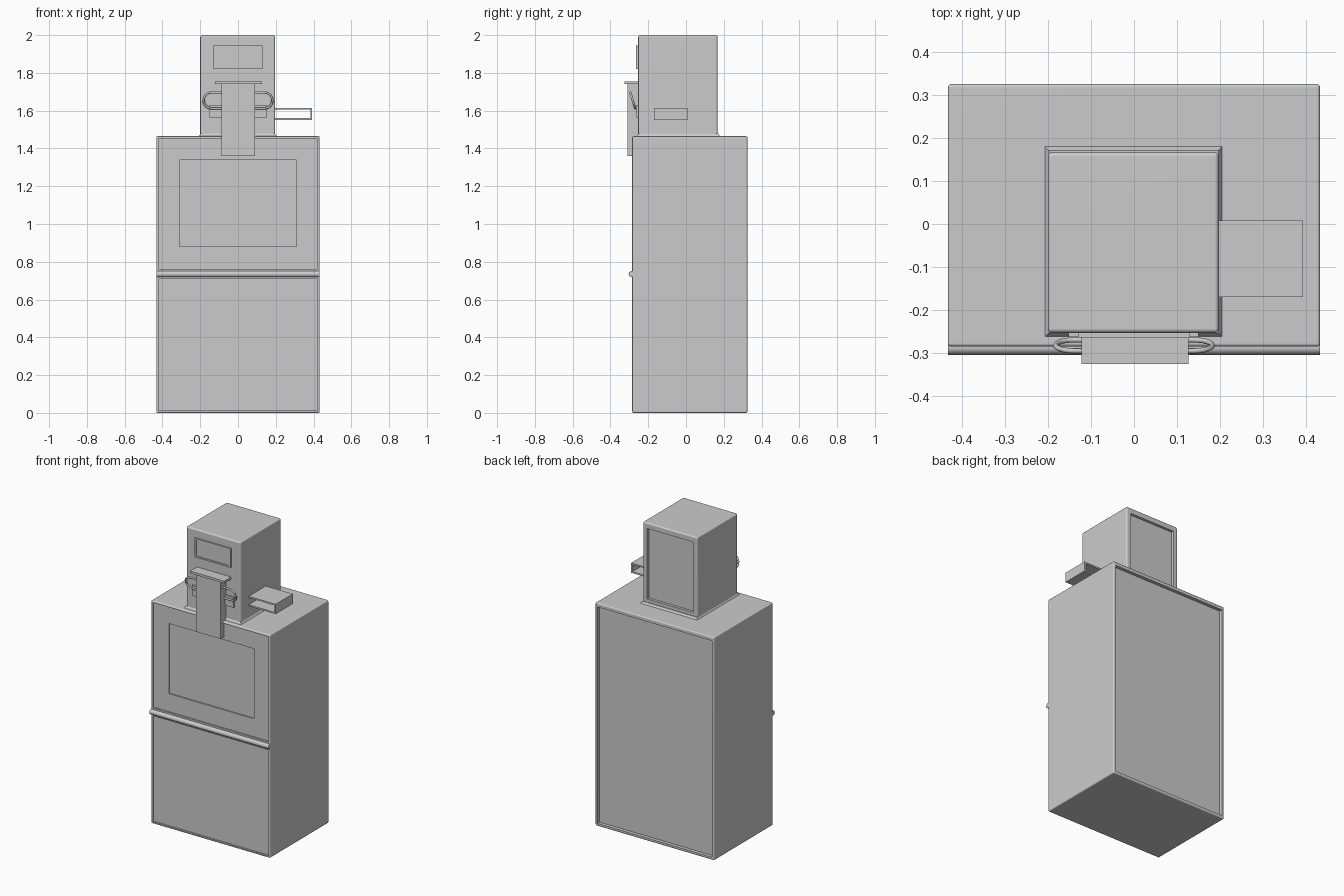
import bpy, bmesh, math
from mathutils import Vector

if "Cube" in bpy.data.objects:
    bpy.data.objects.remove(bpy.data.objects["Cube"])


def finish(obj):
    # Smooth the rounded edges while large faces stay flat
    obj.data.shade_smooth()
    obj.data.set_sharp_from_angle(angle=math.radians(40))
    mod = obj.modifiers.new("flat_faces", 'WEIGHTED_NORMAL')
    mod.keep_sharp = True


def add_mesh(name, bm):
    mesh = bpy.data.meshes.new(name)
    bm.to_mesh(mesh)
    bm.free()
    obj = bpy.data.objects.new(name, mesh)
    bpy.context.collection.objects.link(obj)
    return obj


def box(name, x, y, z, bevel=0.0, recesses=(), taper=0.0):
    # Box from (min, max) ranges, with optional round edges and sunk panels
    bm = bmesh.new()
    bmesh.ops.create_cube(bm, size=1)
    for v in bm.verts:
        t = taper if v.co.z > 0 else 0
        v.co = Vector([sum(r) / 2 + c * (r[1] - r[0] - 2 * (t if i < 2 else 0))
                       for i, (r, c) in enumerate(zip((x, y, z), v.co))])
    if bevel:
        bmesh.ops.bevel(bm, geom=bm.edges[:], offset=bevel, segments=3,
                        profile=0.5, affect='EDGES')
    obj = add_mesh(name, bm)
    for r in recesses:
        cutter = box("cutter", *r)
        cutter.hide_render = True
        mod = obj.modifiers.new("recess", 'BOOLEAN')
        mod.operation, mod.solver, mod.object = 'DIFFERENCE', 'EXACT', cutter
        dg = bpy.context.evaluated_depsgraph_get()
        obj.data = bpy.data.meshes.new_from_object(obj.evaluated_get(dg))
        obj.modifiers.clear()
        bpy.data.objects.remove(cutter)
    if name != "cutter":
        finish(obj)
    return obj


def tube(name, points, radius, cyclic):
    curve = bpy.data.curves.new(name, 'CURVE')
    curve.dimensions = '3D'
    curve.bevel_depth, curve.bevel_resolution = radius, 3
    curve.use_fill_caps = True
    s = curve.splines.new('POLY')
    s.points.add(len(points) - 1)
    for p, co in zip(s.points, points):
        p.co = (*co, 1)
    s.use_cyclic_u = cyclic
    tmp = bpy.data.objects.new(name, curve)
    bpy.context.collection.objects.link(tmp)
    dg = bpy.context.evaluated_depsgraph_get()
    mesh = bpy.data.meshes.new_from_object(tmp.evaluated_get(dg))
    bpy.data.objects.remove(tmp)
    obj = bpy.data.objects.new(name, mesh)
    bpy.context.collection.objects.link(obj)
    finish(obj)
    return obj


# Main cabinet: lower panel, door panel, display window, back panel
W = 0.4325
box("cabinet", (-W, W), (-0.285, 0.325), (0, 1.465), 0.008, [
    ((-0.42, 0.42), (-0.4, -0.275), (0.013, 0.708)),
    ((-0.42, 0.42), (-0.4, -0.275), (0.762, 1.453)),
    ((-0.31, 0.31), (-0.4, -0.267), (0.88, 1.34)),
    ((-0.415, 0.415), (0.303, 0.4), (0.018, 1.44)),
])

# Rounded rail across the front
tube("front_rail", [(-W, -0.287, 0.735), (W, -0.287, 0.735)], 0.017, False)

# Coin housing on top, with its sunk back panel and sloped collar
box("coin_housing", (-0.2, 0.197), (-0.253, 0.167), (1.455, 2.0), 0.01, [
    ((-0.168, 0.165), (0.15, 0.3), (1.5, 1.962)),
])
box("housing_collar", (-0.21, 0.208), (-0.265, 0.183), (1.46, 1.478), taper=0.012)

# Framed price plate and coin return plate on the housing front
box("price_plate", (-0.13, 0.13), (-0.264, -0.25), (1.82, 1.945), 0, [
    ((-0.12, 0.12), (-0.3, -0.259), (1.83, 1.935)),
])
box("coin_return_plate", (-0.152, 0.15), (-0.262, -0.25), (1.562, 1.63))

# Latch column with its overhanging cap
box("latch_column", (-0.087, 0.09), (-0.311, -0.25), (1.46, 1.742))
box("latch_column_lower", (-0.087, 0.09), (-0.311, -0.27), (1.36, 1.46))
box("latch_cap", (-0.122, 0.127), (-0.325, -0.25), (1.74, 1.755))

# Tilted stadium-shaped pull handle
R, L = 0.042, 0.14
loop = []
for side in (1, -1):
    for i in range(13):
        a = math.pi * (i / 12 - 0.5) + (0 if side == 1 else math.pi)
        x, h = side * L + R * math.cos(a), R * math.sin(a)
        loop.append((x, -0.282 - 0.3 * h, 1.654 + h))
tube("pull_handle", loop, 0.006, True)

# Side tray: top, bottom and outer wall, open at front and back
ty = (-0.17, 0.008)
box("tray_top", (0.19, 0.393), ty, (1.605, 1.615))
box("tray_bottom", (0.19, 0.393), ty, (1.55, 1.56))
box("tray_end", (0.383, 0.393), ty, (1.555, 1.61))
